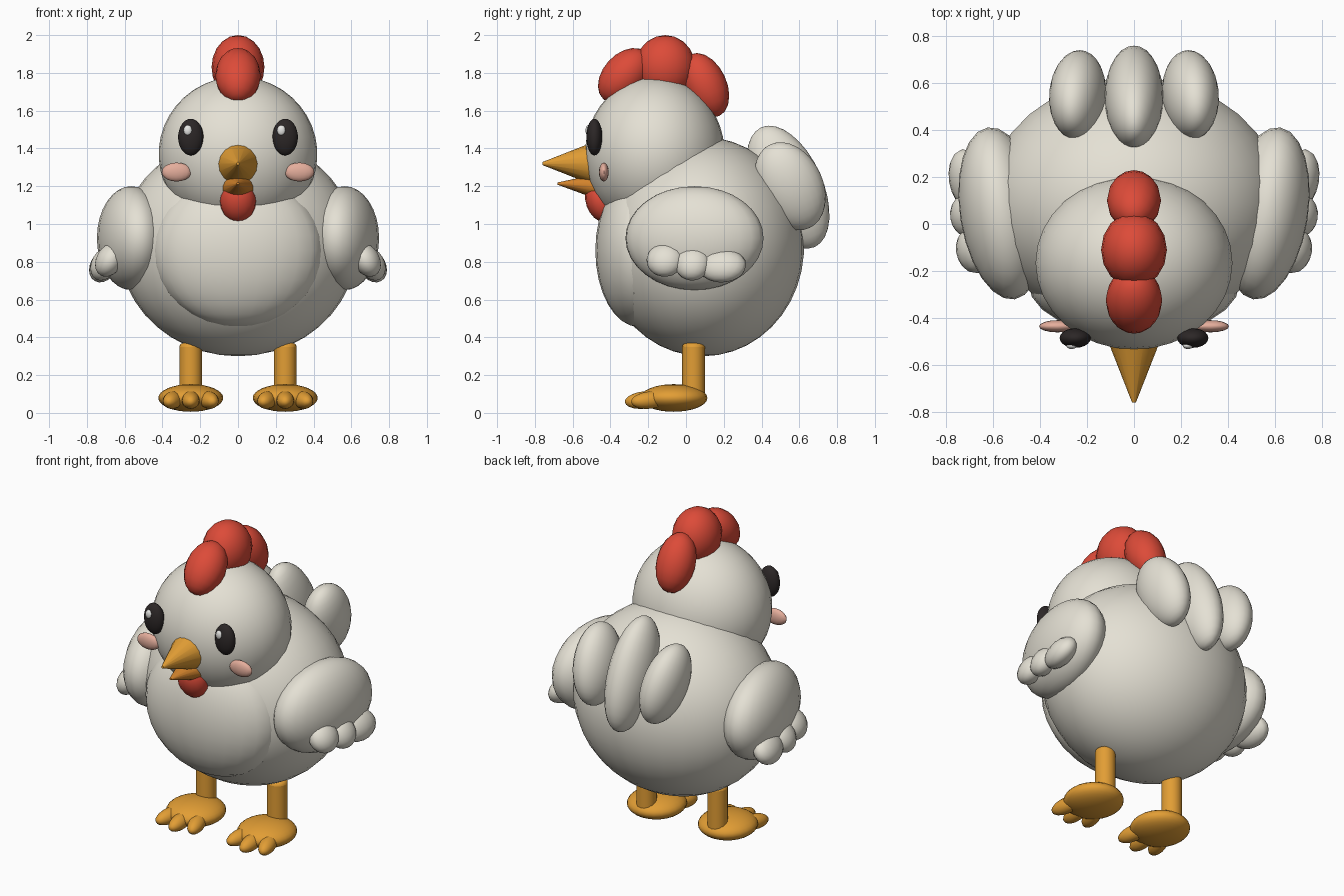
import bpy
from math import radians
from mathutils import Euler

cube = bpy.data.objects.get("Cube")
if cube:
    bpy.data.objects.remove(cube, do_unlink=True)


def material(name, rgb):
    m = bpy.data.materials.new(name)
    m.use_nodes = True
    m.diffuse_color = (*rgb, 1)
    m.node_tree.nodes["Principled BSDF"].inputs["Base Color"].default_value = (*rgb, 1)
    return m


WHITE = material("cream white", (0.78, 0.75, 0.66))
RED = material("comb red", (0.72, 0.07, 0.04))
GOLD = material("golden orange", (0.76, 0.34, 0.035))
ORANGE = material("dark orange", (0.66, 0.23, 0.025))
BLACK = material("eye black", (0.025, 0.02, 0.02))
SHINE = material("eye white", (0.9, 0.9, 0.88))
PINK = material("cheek pink", (0.78, 0.42, 0.33))


def finish(name, mat, angle=60):
    ob = bpy.context.object
    ob.name = name
    ob.data.materials.append(mat)
    bpy.ops.object.transform_apply(location=False, rotation=False, scale=True)
    bpy.ops.object.shade_smooth_by_angle(angle=radians(angle))
    return ob


def blob(name, mat, loc, size, rot=(0, 0, 0), seg=24):
    """Ellipsoid with half-sizes given along its own axes."""
    bpy.ops.mesh.primitive_uv_sphere_add(segments=seg, ring_count=seg * 2 // 3, location=loc,
                                         rotation=[radians(a) for a in rot])
    bpy.context.object.scale = size
    return finish(name, mat)


def cone(name, mat, base, radius, length, tilt=90, flat=1.0):
    """Cone whose base centre is given; it points forward."""
    rot = Euler((radians(tilt), 0, 0))
    axis = rot.to_matrix().col[2]
    bpy.ops.mesh.primitive_cone_add(vertices=16, radius1=radius, radius2=0.008, depth=length,
                                    location=[b + a * length / 2 for a, b in zip(axis, base)],
                                    rotation=rot)
    bpy.context.object.scale = (1, flat, 1)
    return finish(name, mat)


def pair(name, mat, loc, size, rot=(0, 0, 0), seg=24):
    """Mirrored ellipsoids on both sides; the given values are for +x."""
    for side, s in (("left", 1), ("right", -1)):
        blob(f"{side}_{name}", mat, (s * loc[0], loc[1], loc[2]), size,
             (rot[0], s * rot[1], s * rot[2]), seg)


# Body, breast and head
blob("body", WHITE, (0, 0.09, 0.88), (0.63, 0.535, 0.58), seg=32)
blob("breast", WHITE, (0, -0.25, 0.86), (0.45, 0.23, 0.405))
blob("head", WHITE, (0, -0.165, 1.37), (0.42, 0.37, 0.41), seg=32)

# Comb and wattle
blob("comb_front", RED, (0, -0.325, 1.785), (0.12, 0.115, 0.168), (-42, 0, 0), 16)
blob("comb_middle", RED, (0, -0.11, 1.83), (0.14, 0.16, 0.17), seg=16)
blob("comb_back", RED, (0, 0.1, 1.735), (0.115, 0.115, 0.18), (25, 0, 0), 16)
blob("wattle", RED, (0, -0.45, 1.12), (0.095, 0.08, 0.115), (20, 0, 0), 16)

# Beak
cone("upper_beak", GOLD, (0, -0.5, 1.32), 0.11, 0.26)
cone("lower_beak", ORANGE, (0, -0.48, 1.2), 0.085, 0.2, tilt=86, flat=0.75)

# Eyes, highlights and cheeks
pair("eye", BLACK, (0.25, -0.485, 1.46), (0.067, 0.042, 0.097), seg=20)
for side, x in (("left", 0.23), ("right", -0.265)):
    blob(f"{side}_eye_shine", SHINE, (x, -0.518, 1.495), (0.023, 0.014, 0.028), seg=12)
pair("cheek", PINK, (0.325, -0.435, 1.275), (0.079, 0.026, 0.05), seg=16)

# Wings with three feather tips each
pair("wing", WHITE, (0.565, 0.045, 0.925), (0.175, 0.37, 0.275), (0, 0, -9))
for i, (x, y, z, length) in enumerate([(0.68, -0.11, 0.81, 0.1),
                                       (0.705, 0.035, 0.79, 0.095),
                                       (0.71, 0.19, 0.78, 0.13)]):
    pair(f"wing_feather_{i + 1}", WHITE, (x, y, z), (0.07, length, 0.095), (0, -30, -9), 16)

# Tail feathers
blob("tail_middle", WHITE, (0, 0.54, 1.195), (0.125, 0.184, 0.347), (24, 0, 0))
pair("tail_feather", WHITE, (0.24, 0.55, 1.2), (0.118, 0.175, 0.246), (25, 8, 0))

# Legs, feet and toes
for side, s in (("left", 1), ("right", -1)):
    bpy.ops.mesh.primitive_cylinder_add(vertices=16, radius=0.06, depth=0.3,
                                        location=(s * 0.25, 0.04, 0.22))
    leg = finish(f"{side}_leg", GOLD)
    bevel = leg.modifiers.new("rounded_ends", "BEVEL")
    bevel.width, bevel.segments = 0.02, 3
pair("foot", GOLD, (0.25, -0.065, 0.079), (0.172, 0.178, 0.073))
for i, (dx, y, turn) in enumerate([(-0.095, -0.19, -15), (0, -0.22, 0), (0.095, -0.19, 15)]):
    pair(f"toe_{i + 1}", GOLD, (0.25 + dx, y, 0.068), (0.048, 0.105, 0.046), (6, 0, turn), 16)
